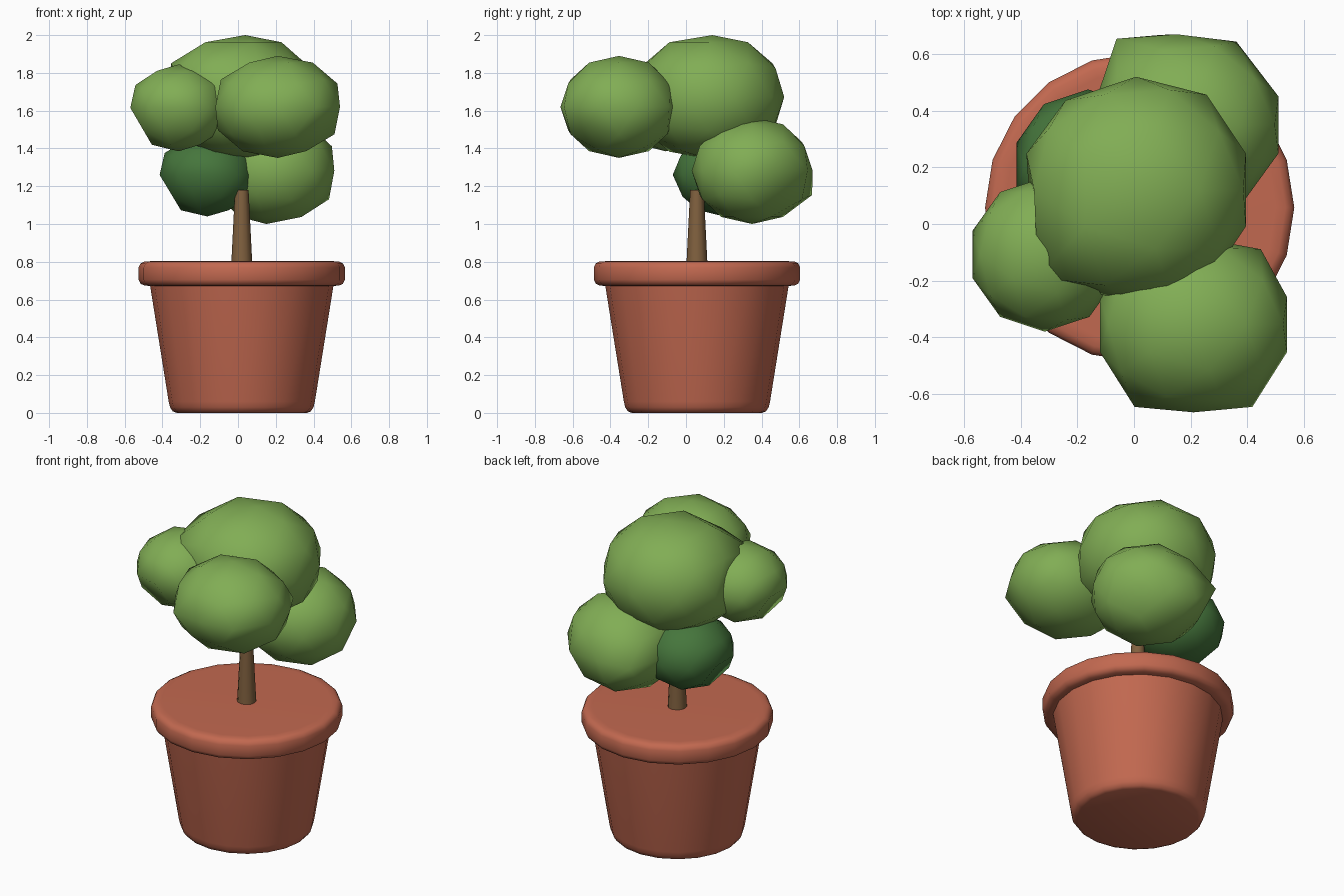
import bpy, bmesh, math
from mathutils import Vector

if "Cube" in bpy.data.objects:
    bpy.data.objects.remove(bpy.data.objects["Cube"])

CX, CY = 0.02, 0.058   # pot and trunk axis


def material(name, rgb):
    m = bpy.data.materials.new(name)
    m.diffuse_color = (*rgb, 1)
    m.use_nodes = True
    m.node_tree.nodes["Principled BSDF"].inputs["Base Color"].default_value = m.diffuse_color
    return m


TERRACOTTA = material("terracotta", (0.54, 0.14, 0.08))
BARK = material("bark brown", (0.22, 0.12, 0.05))
LEAF = material("leaf green", (0.22, 0.42, 0.09))
DARK_LEAF = material("dark leaf green", (0.06, 0.18, 0.045))


def finish(bm, name, mat, angle):
    bmesh.ops.recalc_face_normals(bm, faces=bm.faces[:])
    me = bpy.data.meshes.new(name)
    bm.to_mesh(me)
    bm.free()
    me.materials.append(mat)
    ob = bpy.data.objects.new(name, me)
    bpy.context.collection.objects.link(ob)
    bpy.ops.object.select_all(action='DESELECT')
    ob.select_set(True)
    bpy.context.view_layer.objects.active = ob
    bpy.ops.object.shade_smooth_by_angle(angle=math.radians(angle))
    return ob


def lathe(name, profile, sides, mat):
    """Closed solid of revolution from (radius, height) points."""
    bm = bmesh.new()
    rings = []
    for r, z in profile:
        rings.append([bm.verts.new((CX + r * math.cos(2 * math.pi * i / sides),
                                    CY + r * math.sin(2 * math.pi * i / sides), z))
                      for i in range(sides)])
    for a, b in zip(rings, rings[1:]):
        for i in range(sides):
            j = (i + 1) % sides
            bm.faces.new((a[i], a[j], b[j], b[i]))
    bm.faces.new(rings[0])
    bm.faces.new(rings[-1])
    return finish(bm, name, mat, 40)


def leaf_clump(name, lo, hi, mat, swell=1.0, moves=()):
    """Low-poly ball filling the box lo..hi, flattened by swell; each move
    (azimuth, sine of elevation, offset) shifts the corner on that side."""
    bm = bmesh.new()
    bmesh.ops.create_icosphere(bm, subdivisions=2, radius=1)
    ext = [max(v.co[k] for v in bm.verts) for k in range(3)]
    base = {v: v.co.normalized() for v in bm.verts}
    for v in bm.verts:
        u = [max(-1, min(1, v.co[k] / ext[k] * swell)) for k in range(3)]
        v.co = Vector([(lo[k] + hi[k]) / 2 + u[k] * (hi[k] - lo[k]) / 2
                       for k in range(3)])
    for az, s, off in moves:
        a, c = math.radians(az), math.sqrt(1 - s * s)
        d = Vector((c * math.cos(a), c * math.sin(a), s))
        max(bm.verts, key=lambda w: base[w].dot(d)).co += Vector(off)
    return finish(bm, name, mat, 60)


# Pot body and rounded rim
lathe("pot_body", [(0.345, 0.0), (0.365, 0.008), (0.38, 0.03), (0.387, 0.06),
                   (0.488, 0.69)], 20, TERRACOTTA)
lathe("pot_rim", [(0.48, 0.672), (0.515, 0.674), (0.536, 0.684), (0.546, 0.705),
                  (0.546, 0.77), (0.536, 0.791), (0.515, 0.802), (0.48, 0.803)],
      20, TERRACOTTA)

# Trunk
lathe("trunk", [(0.056, 0.78), (0.036, 1.18)], 12, BARK)

# Foliage
leaf_clump("foliage_top", (-0.38, -0.28, 1.345), (0.395, 0.52, 2.0), LEAF, 1.04,
           [(-144, 0.45, (-0.04, -0.09, -0.03)), (0, 1, (0.03, 0.02, 0)),
            (126, 0, (-0.0, -0.02, 0)), (-162, 0, (0.05, 0, 0))])
leaf_clump("foliage_front_right", (-0.12, -0.665, 1.35), (0.54, -0.045, 1.89), LEAF, 1.02,
           [(-126, 0, (0, -0.035, 0)), (-54, 0, (0, -0.035, 0)),
            (54, 0, (0.03, 0.01, 0)), (-36, -0.45, (-0.03, 0, 0.02))])
leaf_clump("foliage_left", (-0.57, -0.38, 1.385), (-0.06, 0.165, 1.845), LEAF, 1.0,
           [(180, -0.45, (0.06, 0, 0)), (-108, -0.45, (0, 0.06, 0))])
leaf_clump("foliage_back_right", (-0.13, 0.03, 1.0), (0.51, 0.67, 1.565), LEAF, 1.02,
           [(126, 0, (-0.05, 0.04, 0)), (90, 0, (-0.04, 0, 0)),
            (54, 0, (-0.03, 0.03, 0)), (0, -1, (-0.04, 0, 0)),
            (36, -0.45, (-0.06, 0, 0.03)), (108, -0.45, (0, 0.04, 0))])
leaf_clump("foliage_back_left", (-0.415, -0.07, 1.04), (0.09, 0.475, 1.48), DARK_LEAF, 1.0,
           [(180, -0.45, (0.06, 0, 0)), (-108, -0.45, (0, 0.06, 0))])
